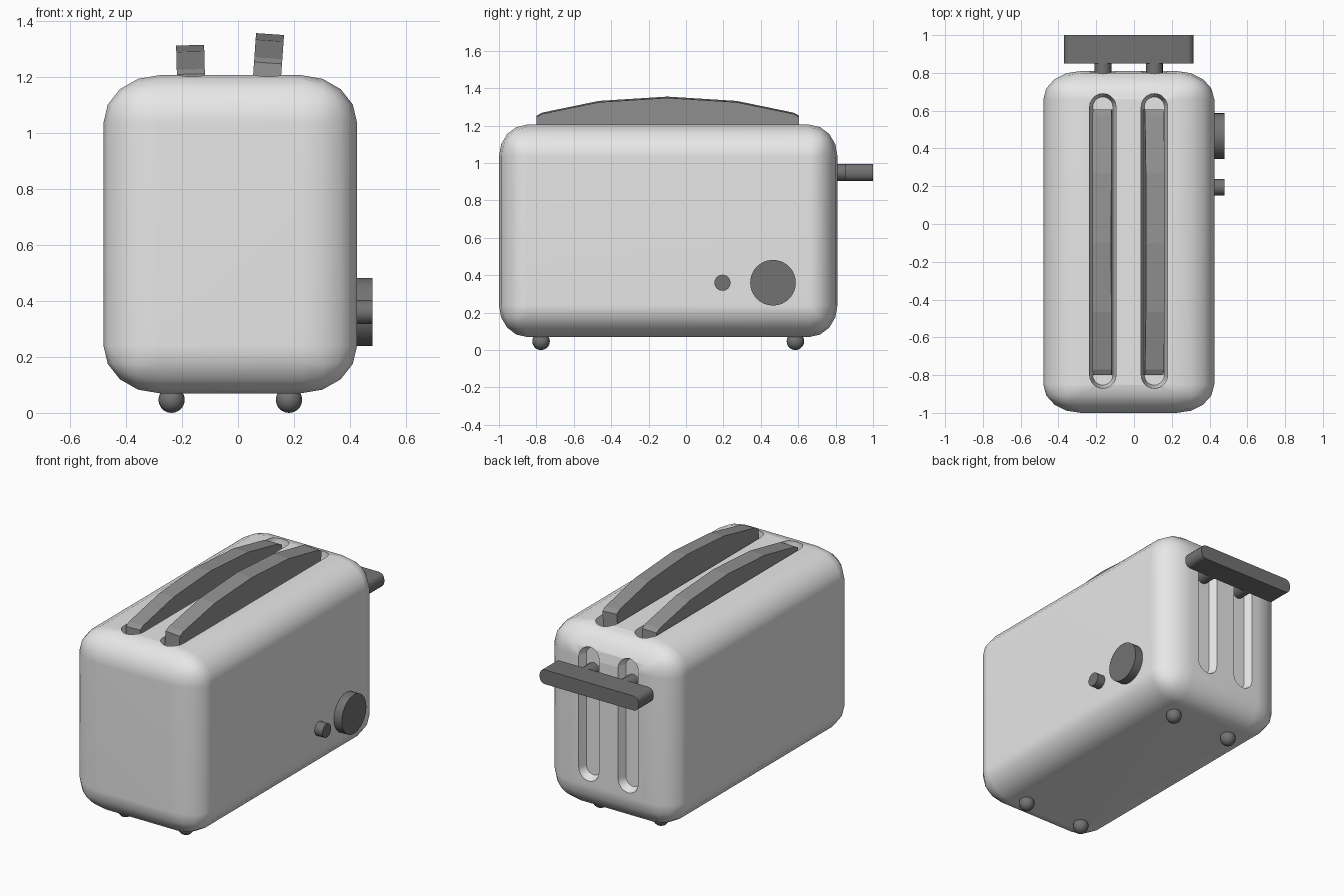
import bpy, bmesh, math
from mathutils import Vector, Matrix

if "Cube" in bpy.data.objects:
    bpy.data.objects.remove(bpy.data.objects["Cube"])


def material(name, v):
    m = bpy.data.materials.new(name)
    m.diffuse_color = (v, v, v, 1)
    m.use_nodes = True
    m.node_tree.nodes["Principled BSDF"].inputs["Base Color"].default_value = m.diffuse_color
    return m


LIGHT = material("light_shell", 0.8)
DARK = material("dark_plastic", 0.17)
TOAST = material("toast_grey", 0.29)


def finish(name, bm, mat, smooth=True):
    bmesh.ops.recalc_face_normals(bm, faces=bm.faces)
    me = bpy.data.meshes.new(name)
    bm.to_mesh(me)
    bm.free()
    ob = bpy.data.objects.new(name, me)
    bpy.context.collection.objects.link(ob)
    me.materials.append(mat)
    if smooth:
        shade(ob)
    return ob


def select(ob):
    bpy.ops.object.select_all(action='DESELECT')
    ob.select_set(True)
    bpy.context.view_layer.objects.active = ob


def shade(ob):
    select(ob)
    bpy.ops.object.shade_smooth_by_angle(angle=math.radians(35))


def loft(bm, loops):
    # closed solid through matching point loops
    rings = [[bm.verts.new(p) for p in loop] for loop in loops]
    n = len(rings[0])
    for a, b in zip(rings, rings[1:]):
        for i in range(n):
            bm.faces.new((a[i], a[(i + 1) % n], b[(i + 1) % n], b[i]))
    bm.faces.new(rings[0])
    bm.faces.new(rings[-1])


def stadium(x, lo, hi, r, inset, segs=10):
    # rounded-end slot outline, shrunk by inset
    pts = []
    for centre, start in ((hi - r, 0), (lo + r, math.pi)):
        for i in range(segs + 1):
            a = start + math.pi * i / segs
            pts.append((x + (r - inset) * math.cos(a), centre + (r - inset) * math.sin(a)))
    return pts


def cylinder(name, radius, a, b, mat, segs=32):
    a, b = Vector(a), Vector(b)
    bm = bmesh.new()
    rot = (b - a).to_track_quat('Z', 'Y').to_matrix().to_4x4()
    bmesh.ops.create_cone(bm, cap_ends=True, segments=segs, radius1=radius, radius2=radius,
                          depth=(b - a).length, matrix=Matrix.Translation((a + b) / 2) @ rot)
    return finish(name, bm, mat)


SLOT_X = (-0.165, 0.108)

# rounded shell: unit-radius bevel, then stretched to its own radius per axis
rad = Vector((0.2, 0.15, 0.17))
size = Vector((0.905, 1.81, 1.135))
bm = bmesh.new()
bmesh.ops.create_cube(bm, size=1)
bmesh.ops.scale(bm, vec=[s / r for s, r in zip(size, rad)], verts=bm.verts)
bmesh.ops.bevel(bm, geom=bm.edges[:], offset=1, segments=4, profile=0.5, affect='EDGES')
bmesh.ops.scale(bm, vec=rad, verts=bm.verts)
bmesh.ops.translate(bm, vec=(-0.0275, -0.095, 0.6375), verts=bm.verts)
body = finish("body", bm, LIGHT, False)

# bread slots on top and lever slots at the back
bm = bmesh.new()
for x in SLOT_X:
    loft(bm, [[(u, v, z) for u, v in stadium(x, -0.87, 0.69, 0.07, ins)]
              for z, ins in ((1.3, 0), (1.18, 0), (1.03, 0.017))])
    loft(bm, [[(u, y, v) for u, v in stadium(x, 0.27, 1.11, 0.07, ins)]
              for y, ins in ((0.9, 0), (0.805, 0), (0.76, 0.02))])
cutter = finish("slot_cutter", bm, LIGHT, False)
cutter.hide_render = True
mod = body.modifiers.new("slots", 'BOOLEAN')
mod.operation = 'DIFFERENCE'
mod.solver = 'EXACT'
mod.object = cutter
select(body)
bpy.ops.object.modifier_apply(modifier=mod.name)
bpy.data.objects.remove(cutter)
shade(body)
wn = body.modifiers.new("even_shading", 'WEIGHTED_NORMAL')
wn.keep_sharp = True

# bread slices leaning in the slots
profile = [(-0.80, -0.3), (0.605, -0.3), (0.605, 0.045), (0.575, 0.062), (0.27, 0.125),
           (-0.10, 0.148), (-0.465, 0.125), (-0.77, 0.062), (-0.80, 0.045)]
for name, x, z, tilt in (("left_toast", -0.167, 1.164, -1.5), ("right_toast", 0.104, 1.204, 4)):
    bm = bmesh.new()
    loft(bm, [[(u, y, v) for y, v in profile] for u in (-0.05, 0.05)])
    bm.transform(Matrix.Translation((x, 0, z)) @ Matrix.Rotation(math.radians(tilt), 4, 'Y'))
    finish(name, bm, TOAST, False)

# lever handle with softened ends and two rods
bm = bmesh.new()
bmesh.ops.create_cube(bm, size=1, matrix=Matrix.Translation((-0.0275, 0.925, 0.95))
                      @ Matrix.Diagonal((0.685, 0.15, 0.09, 1)))
ends = [e for e in bm.edges if abs(e.verts[0].co.y - e.verts[1].co.y) > 0.1]
bmesh.ops.bevel(bm, geom=ends, offset=0.034, segments=3, profile=0.5, affect='EDGES')
finish("lever_handle", bm, DARK)
for side, x in zip(("left", "right"), SLOT_X):
    cylinder(side + "_lever_rod", 0.045, (x, 0.74, 0.95), (x, 0.87, 0.95), DARK, 16)

# browning dial and button
cylinder("dial", 0.122, (0.40, 0.465, 0.36), (0.48, 0.465, 0.36), DARK)
cylinder("button", 0.043, (0.40, 0.195, 0.36), (0.48, 0.195, 0.36), DARK)

# ball feet
for sx, x in (("left", -0.237), ("right", 0.182)):
    for sy, y in (("front", -0.775), ("back", 0.585)):
        bm = bmesh.new()
        bmesh.ops.create_uvsphere(bm, u_segments=16, v_segments=10, radius=0.047,
                                  matrix=Matrix.Translation((x, y, 0.047)))
        finish(f"{sy}_{sx}_foot", bm, DARK)
